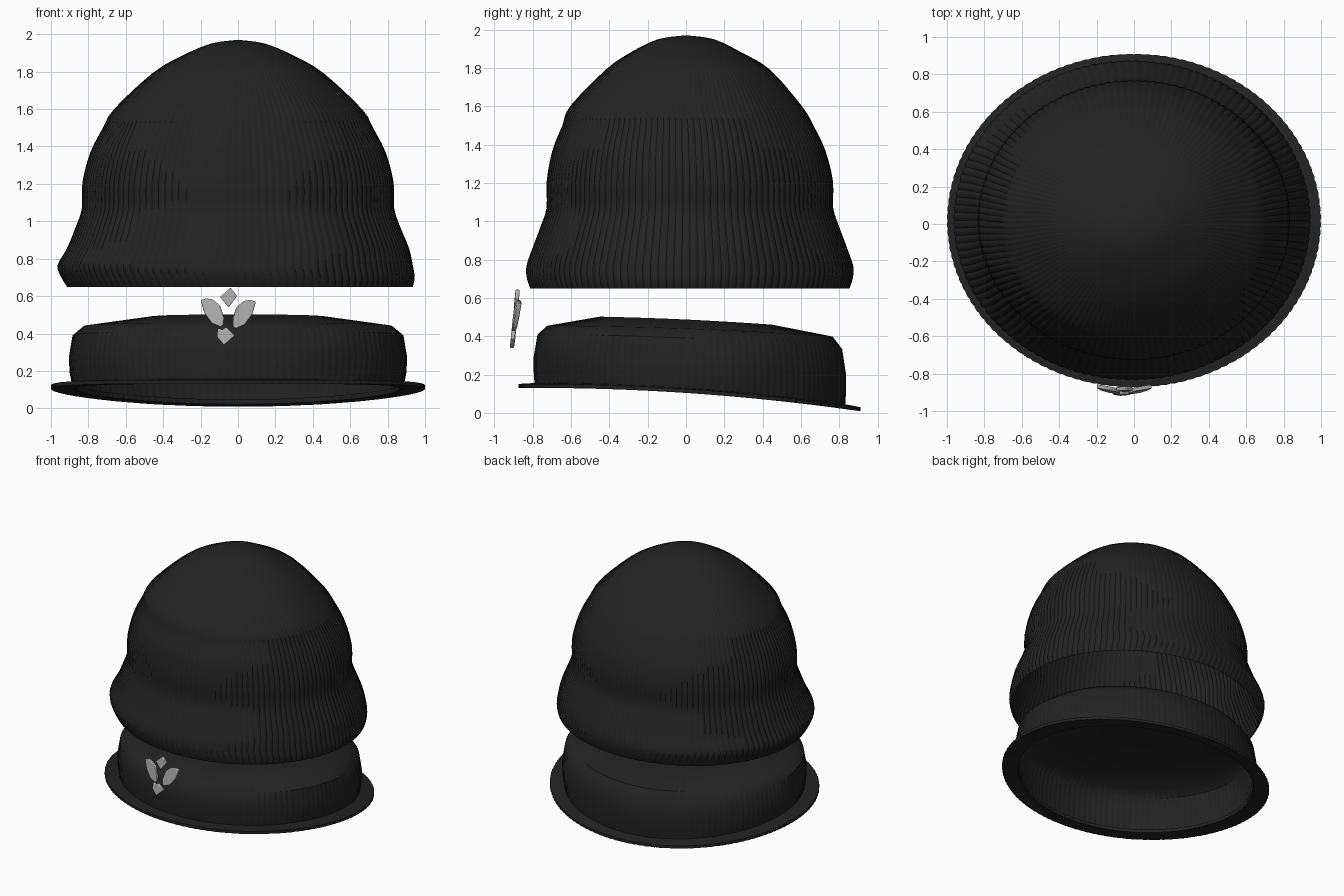
import bpy, bmesh
from math import sin, cos, pi, radians

cube = bpy.data.objects.get("Cube")
if cube:
    bpy.data.objects.remove(cube, do_unlink=True)

RIBS = 128
PER_RIB = 4
SEGMENTS = RIBS * PER_RIB


def make_material(name, value):
    mat = bpy.data.materials.new(name)
    mat.use_nodes = True
    colour = (value, value, value, 1)
    mat.diffuse_color = colour
    mat.node_tree.nodes["Principled BSDF"].inputs["Base Color"].default_value = colour
    return mat


black_knit = make_material("black_knit", 0.016)
grey_metal = make_material("grey_metal", 0.42)


def finish(bm, name, mat, angle=40):
    bmesh.ops.remove_doubles(bm, verts=bm.verts, dist=0.0001)
    bmesh.ops.recalc_face_normals(bm, faces=bm.faces)
    mesh = bpy.data.meshes.new(name)
    bm.to_mesh(mesh)
    bm.free()
    obj = bpy.data.objects.new(name, mesh)
    bpy.context.collection.objects.link(obj)
    mesh.materials.append(mat)
    bpy.ops.object.select_all(action="DESELECT")
    obj.select_set(True)
    bpy.context.view_layer.objects.active = obj
    bpy.ops.object.shade_smooth_by_angle(angle=radians(angle))
    return obj


def smooth_rows(rows, steps):
    """Catmull-Rom interpolation of profile rows."""
    out = []
    for i in range(len(rows) - 1):
        p = [rows[max(0, min(len(rows) - 1, i + k))] for k in (-1, 0, 1, 2)]
        for s in range(steps):
            t = s / steps
            out.append(tuple(
                b + t * (c - a) / 2 + t * t * (a - 2.5 * b + 2 * c - d / 2)
                + t ** 3 * (1.5 * b - 1.5 * c + (d - a) / 2)
                for a, b, c, d in zip(*p)))
    return out + [rows[-1]]


def tilt(y):
    """Drop of the brim towards the back."""
    return -0.0666 * y - 0.042 * y * y


def ribbed_loft(name, rows, rib_depth):
    """Rows are (z, x radius, y radius, x centre, y centre, tilt weight)."""
    bm = bmesh.new()
    rings = []
    for z, rx, ry, cx, cy, weight in rows:
        ring = []
        for i in range(SEGMENTS):
            a = 2 * pi * i / SEGMENTS
            groove = rib_depth * (1 - abs(sin(pi * i / PER_RIB)))
            scale = 1 - groove
            y = cy + ry * scale * sin(a)
            ring.append(bm.verts.new((cx + rx * scale * cos(a), y, z + weight * tilt(y))))
        rings.append(ring)
    for low, high in zip(rings, rings[1:]):
        for i in range(SEGMENTS):
            j = (i + 1) % SEGMENTS
            bm.faces.new((low[i], low[j], high[j], high[i]))
    return finish(bm, name, black_knit)


# Knitted crown: open dome with a rolled lower edge
crown_profile = [
    (0.65, 0.925, 0.833, 0.01, 0.02, 0),
    (0.70, 0.945, 0.85, 0.0, 0.02, 0),
    (0.765, 0.95, 0.853, -0.015, 0.02, 0),
    (0.855, 0.915, 0.823, 0, 0.02, 0),
    (0.97, 0.868, 0.78, 0, 0.02, 0),
    (1.07, 0.835, 0.748, 0, 0.02, 0),
    (1.21, 0.832, 0.747, 0, 0.02, 0),
    (1.37, 0.789, 0.712, 0, 0.015, 0),
    (1.5, 0.722, 0.655, 0, 0.01, 0),
    (1.6, 0.663, 0.605, 0, 0, 0),
    (1.79, 0.46, 0.43, 0, 0.01, 0),
    (1.88, 0.31, 0.29, 0, 0, 0),
    (1.95, 0.145, 0.145, 0, 0, 0),
    (1.97, 0, 0, 0, 0, 0),
]
ribbed_loft("knit_crown", smooth_rows(crown_profile, 3), 0.007)

# Lower band with its closed, gently domed top
band_profile = [
    (0.115, 0.885, 0.81, 0, 0.02, 1),
    (0.19, 0.9, 0.815, 0, 0.02, 1),
    (0.27, 0.905, 0.815, 0, 0.02, 0.8),
    (0.39, 0.885, 0.795, 0, 0.02, 0.7),
    (0.44, 0.825, 0.745, 0, 0.02, 0.55),
    (0.487, 0.48, 0.45, 0, 0, 0.7),
    (0.485, 0.22, 0.2, 0, 0, 0.7),
    (0.48, 0, 0, 0, 0, 0.7),
]
ribbed_loft("hat_band", band_profile, 0.004)

# Thin sloping brim, closed around its cross-section
INNER, OUTER = (0.875, 0.8), (1.0, 0.892)
brim_profile = [(z, *r, 0, 0.018, 1) for z, r in
                ((0.104, INNER), (0.104, OUTER), (0.125, OUTER),
                 (0.13, INNER), (0.104, INNER))]
ribbed_loft("brim", brim_profile, 0.004)


# Badge petals: bevelled plates that follow the curve of the hat
MIDDLE = -0.052


def petal(name, outline):
    bm = bmesh.new()
    face = bm.faces.new([bm.verts.new((x, 0, z)) for x, z in outline])
    made = bmesh.ops.extrude_face_region(bm, geom=[face])["geom"]
    for v in made:
        if isinstance(v, bmesh.types.BMVert):
            v.co.y += 0.022
    for v in bm.verts:
        v.co.y += -0.92 + 0.1 * (v.co.z - 0.34) + 0.8 * (v.co.x - MIDDLE) ** 2
    obj = finish(bm, name, grey_metal, 30)
    bevel = obj.modifiers.new("soft_edge", "BEVEL")
    bevel.width = 0.005
    bevel.segments = 2


wing = [(-0.2, 0.578), (-0.17, 0.588), (-0.135, 0.582), (-0.096, 0.55), (-0.075, 0.487),
        (-0.075, 0.45), (-0.09, 0.433), (-0.14, 0.455), (-0.18, 0.51)]
petal("badge_right_petal", wing)
petal("badge_left_petal", [(2 * MIDDLE - x, z - 0.008) for x, z in wing])
petal("badge_top_petal", [(-0.04, 0.645), (-0.005, 0.6), (-0.05, 0.54), (-0.096, 0.595)])
petal("badge_bottom_petal", [(-0.107, 0.43), (-0.085, 0.42), (-0.064, 0.435),
                             (-0.016, 0.39), (-0.075, 0.337), (-0.115, 0.385)])
